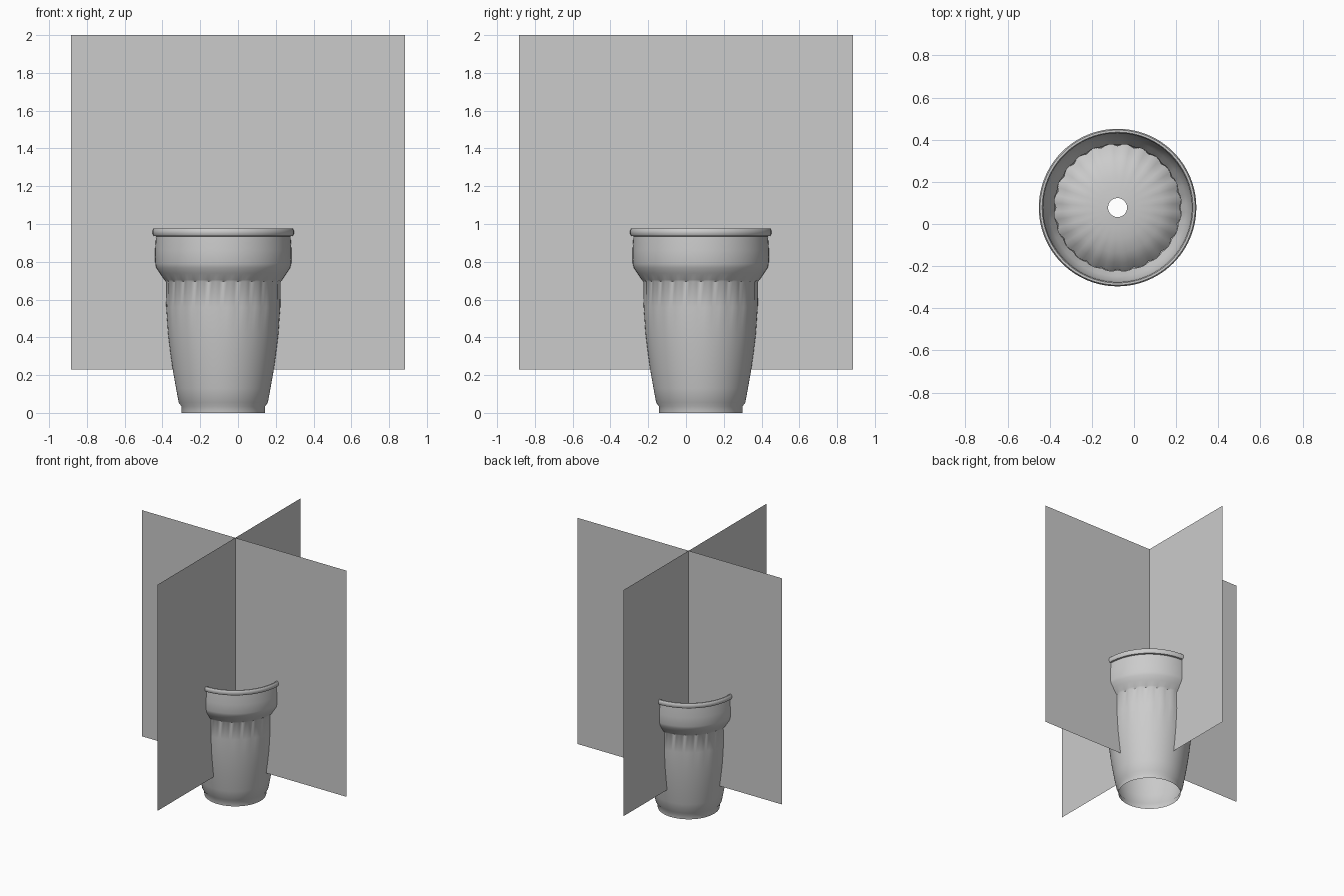
import bpy, bmesh
from math import sin, cos, pi

if "Cube" in bpy.data.objects:
    bpy.data.objects.remove(bpy.data.objects["Cube"])

CX, CY = -0.078, 0.078      # axis of the cup and crossing of the cards
SEG, FLUTES = 96, 24


def add_object(name, bm):
    mesh = bpy.data.meshes.new(name)
    bm.to_mesh(mesh)
    bm.free()
    ob = bpy.data.objects.new(name, mesh)
    bpy.context.collection.objects.link(ob)
    return ob


def lathe(name, profile, angle):
    """Spin (radius, z, flute depth) points; flutes are shallow scallops."""
    bm = bmesh.new()
    rings = []
    for r, z, depth in profile:
        ring = []
        for i in range(SEG):
            a = 2 * pi * i / SEG
            rr = r - depth * (1 - abs(sin(FLUTES / 2 * a)))
            ring.append(bm.verts.new((CX + rr * cos(a), CY + rr * sin(a), z)))
        rings.append(ring)
    for lo, hi in zip(rings, rings[1:]):
        for i in range(SEG):
            j = (i + 1) % SEG
            bm.faces.new((lo[i], lo[j], hi[j], hi[i]))
    ob = add_object(name, bm)
    bpy.ops.object.select_all(action='DESELECT')
    ob.select_set(True)
    bpy.context.view_layer.objects.active = ob
    bpy.ops.object.shade_smooth_by_angle(angle=angle)
    return ob


# Pot: open base, tapered body, fluted band, shoulder, collar, rolled rim, inside of collar
lathe("pot", [
    (0.220, 0.0, 0), (0.222, 0.035, 0), (0.236, 0.055, 0), (0.250, 0.13, 0),
    (0.266, 0.22, 0), (0.280, 0.32, 0), (0.292, 0.42, 0), (0.303, 0.56, 0.002),
    (0.307, 0.695, 0.008), (0.312, 0.705, 0), (0.335, 0.74, 0), (0.354, 0.768, 0),
    (0.360, 0.79, 0), (0.361, 0.86, 0), (0.356, 0.935, 0),
    (0.368, 0.937, 0), (0.374, 0.948, 0), (0.374, 0.965, 0), (0.368, 0.975, 0),
    (0.358, 0.975, 0), (0.353, 0.965, 0), (0.351, 0.86, 0), (0.348, 0.785, 0),
    (0.325, 0.74, 0), (0.303, 0.70, 0.006)], 0.7)

# Domed filling with scalloped edge and a hole in the middle
lathe("filling", [
    (0.303, 0.66, 0.010), (0.265, 0.70, 0.008), (0.215, 0.73, 0.005),
    (0.150, 0.748, 0.002), (0.095, 0.755, 0), (0.045, 0.758, 0)], 0.5)


# Two crossed upright cards
def card(name, corners):
    bm = bmesh.new()
    bm.faces.new([bm.verts.new(c) for c in corners])
    return add_object(name, bm)


H, Z0, Z1 = 0.885, 0.23, 2.0
card("card_across", [(-H, CY, Z0), (H, CY, Z0), (H, CY, Z1), (-H, CY, Z1)])
card("card_along", [(CX, -H, Z0), (CX, H, Z0), (CX, H, Z1), (CX, -H, Z1)])
